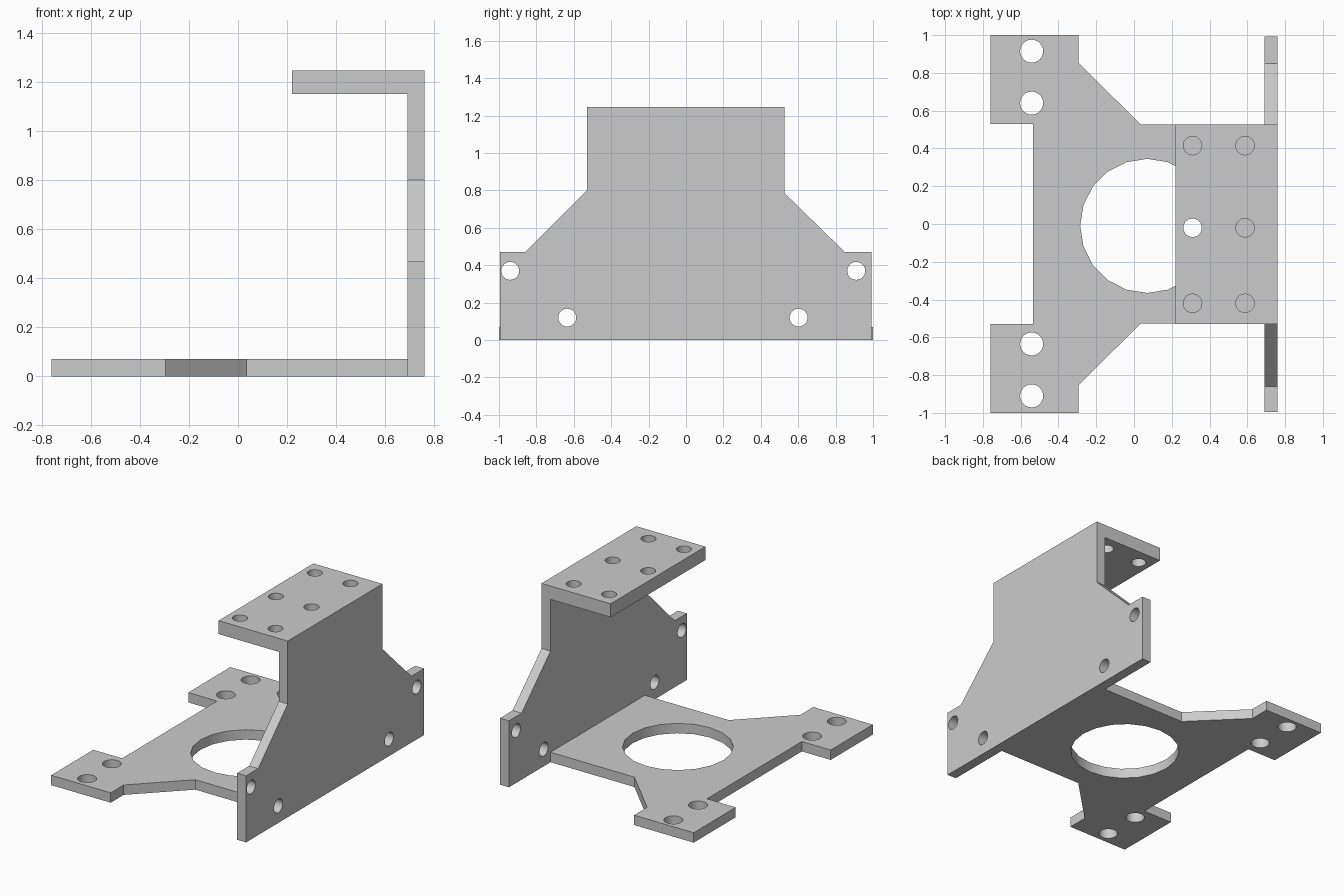
import bpy, bmesh
from math import cos, sin, tau, radians
from mathutils import Matrix

cube = bpy.data.objects.get("Cube")
if cube:
    bpy.data.objects.remove(cube, do_unlink=True)

grey = bpy.data.materials.new("light grey metal")
grey.use_nodes = True
colour = (0.6, 0.6, 0.6, 1)
grey.diffuse_color = colour
grey.node_tree.nodes["Principled BSDF"].inputs["Base Color"].default_value = colour


def prism(name, outline, low, high):
    """Extrude a counter-clockwise outline from low to high."""
    bm = bmesh.new()
    face = bm.faces.new([bm.verts.new((u, v, low)) for u, v in outline])
    top = bmesh.ops.extrude_face_region(bm, geom=[face])["geom"]
    bmesh.ops.translate(bm, vec=(0, 0, high - low),
                        verts=[g for g in top if isinstance(g, bmesh.types.BMVert)])
    bmesh.ops.recalc_face_normals(bm, faces=bm.faces)
    mesh = bpy.data.meshes.new(name)
    bm.to_mesh(mesh)
    bm.free()
    obj = bpy.data.objects.new(name, mesh)
    bpy.context.collection.objects.link(obj)
    return obj


def plate(name, outline, low, high, holes, matrix=Matrix()):
    """Make a plate with round holes given as (u, v, radius, sides)."""
    obj = prism(name, outline, low, high)
    cutters = []
    for u, v, r, n in holes:
        ring = [(u - r * cos(tau * i / n), v - r * sin(tau * i / n)) for i in range(n)]
        cutter = prism("hole_cutter", ring, low - 0.1, high + 0.1)
        cutter.hide_render = True
        mod = obj.modifiers.new("hole", 'BOOLEAN')
        mod.operation, mod.solver, mod.object = 'DIFFERENCE', 'EXACT', cutter
        cutters.append(cutter)
    # Bake the holes and drop the cutters
    graph = bpy.context.evaluated_depsgraph_get()
    baked = bpy.data.meshes.new_from_object(obj.evaluated_get(graph))
    obj.modifiers.clear()
    obj.data = baked
    for cutter in cutters:
        bpy.data.objects.remove(cutter, do_unlink=True)
    baked.transform(matrix)
    baked.materials.clear()
    baked.materials.append(grey)
    bpy.ops.object.select_all(action='DESELECT')
    obj.select_set(True)
    bpy.context.view_layer.objects.active = obj
    bpy.ops.object.shade_smooth_by_angle(angle=radians(30))
    return obj


# Base plate with two mounting feet and a large round opening
half = [(0.69, 0.527), (0.035, 0.527), (-0.295, 0.855), (-0.295, 1),
        (-0.76, 1), (-0.76, 0.53), (-0.535, 0.53)]
base_outline = half + [(x, -y) for x, y in reversed(half)]
base_holes = [(-0.542, y, 0.061, 24) for y in (0.915, 0.64, -0.635, -0.91)]
base_holes.append((0.07, -0.01, 0.355, 20))
plate("base_plate", base_outline, 0, 0.07, base_holes)

# Upright plate, drawn in y and z, thickness along x
upright_outline = [(-0.995, 0), (0.992, 0), (0.992, 0.47), (0.85, 0.47),
                   (0.527, 0.785), (0.527, 1.15), (-0.53, 1.15),
                   (-0.53, 0.8), (-0.86, 0.47), (-0.995, 0.47)]
upright_holes = [(y, z, 0.048, 24) for y, z in
                 ((-0.94, 0.37), (0.91, 0.37), (-0.635, 0.12), (0.602, 0.12))]
to_upright = Matrix(((0, 0, 1, 0), (1, 0, 0, 0), (0, 1, 0, 0), (0, 0, 0, 1)))
plate("upright_plate", upright_outline, 0.69, 0.76, upright_holes, to_upright)

# Top flange with two rows of bolt holes
flange_outline = [(0.22, -0.53), (0.76, -0.53), (0.76, 0.527), (0.22, 0.527)]
flange_holes = [(x, y, 0.049, 24) for x in (0.31, 0.588) for y in (0.415, -0.02, -0.42)]
plate("top_flange", flange_outline, 1.15, 1.245, flange_holes)
